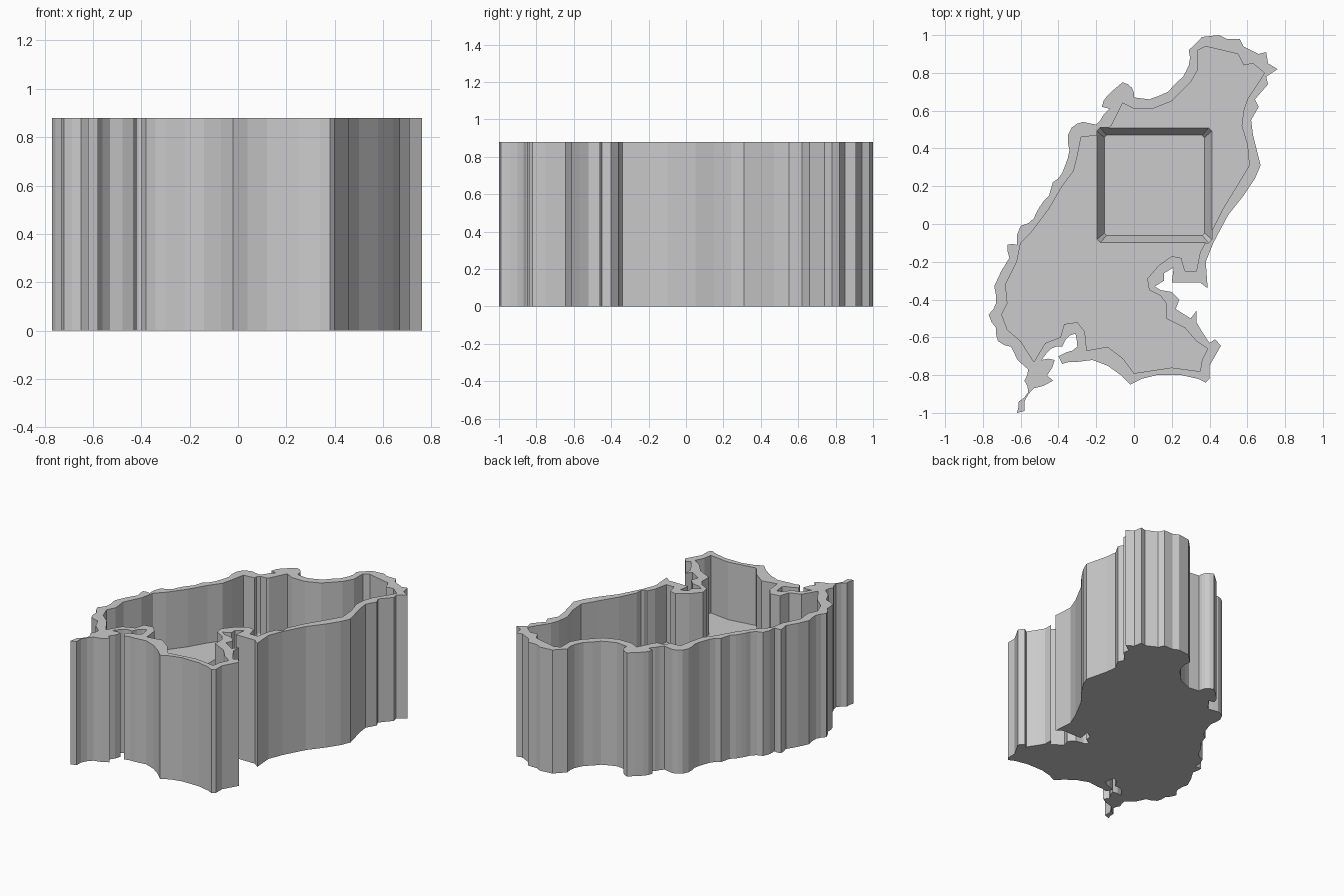
import bpy, bmesh, random
from mathutils import Vector

random.seed(4)
HEIGHT, FLOOR = 0.88, 0.47

# Coast outline, clockwise: east and south shore, then west and north shore
east = [(.36, .99), (.45, 1.0), (.49, .98), (.56, .98), (.58, .94), (.66, .90), (.70, .91), (.71, .85),
        (.76, .82), (.70, .78), (.71, .74), (.64, .66), (.66, .62), (.62, .55), (.63, .47), (.67, .31),
        (.64, .24), (.58, .15), (.50, .05), (.42, -.10), (.38, -.20), (.39, -.34), (.35, -.31),
        (.20, -.31), (.21, -.23), (.16, -.26), (.16, -.30), (.11, -.33), (.14, -.35), (.20, -.36),
        (.24, -.40), (.22, -.45), (.30, -.50), (.33, -.46), (.33, -.52), (.36, -.57), (.40, -.63),
        (.43, -.61), (.46, -.645), (.40, -.75), (.40, -.82), (.38, -.84), (.34, -.82), (.25, -.80),
        (.12, -.80), (.04, -.82), (-.02, -.85), (-.07, -.80), (-.14, -.75), (-.22, -.72)]
west = [(-.30, -.73), (-.38, -.74), (-.40, -.70), (-.36, -.68), (-.30, -.65), (-.31, -.58), (-.34, -.59),
        (-.38, -.65), (-.44, -.66), (-.49, -.72), (-.42, -.72), (-.46, -.80), (-.43, -.83), (-.53, -.87),
        (-.58, -.94), (-.58, -.99), (-.62, -1.0), (-.61, -.94), (-.56, -.89), (-.58, -.83), (-.56, -.77),
        (-.65, -.65), (-.72, -.62), (-.73, -.55), (-.77, -.48), (-.73, -.42), (-.74, -.33), (-.66, -.18),
        (-.67, -.11), (-.62, -.11), (-.60, -.01), (-.53, .03), (-.50, .09), (-.45, .15), (-.43, .22),
        (-.38, .27), (-.35, .35), (-.35, .43), (-.33, .51), (-.27, .54), (-.20, .525), (-.16, .58),
        (-.13, .61), (-.17, .62), (-.14, .68), (-.06, .75), (-.01, .72), (.0, .67), (.08, .66),
        (.18, .70), (.26, .78), (.29, .84), (.29, .92), (.32, .95)]

# Smoother inner edge of the rim
inner = [(.38, .94), (.55, .90), (.58, .84), (.63, .85), (.69, .80), (.66, .75), (.60, .66), (.58, .60),
         (.57, .52), (.60, .42), (.61, .31), (.55, .21), (.47, .08), (.42, -.02), (.35, -.15), (.33, -.25),
         (.27, -.25), (.25, -.18), (.20, -.17), (.13, -.22), (.07, -.29), (.08, -.35), (.14, -.38),
         (.17, -.42), (.17, -.50), (.27, -.55), (.33, -.62), (.39, -.66), (.36, -.72), (.35, -.78),
         (.20, -.76), (0, -.79), (-.06, -.71), (-.14, -.65), (-.25, -.67), (-.26, -.57), (-.30, -.52),
         (-.37, -.53), (-.39, -.60), (-.47, -.63), (-.53, -.73), (-.60, -.62), (-.67, -.56), (-.70, -.48),
         (-.67, -.42), (-.68, -.32), (-.62, -.20), (-.60, -.10), (-.54, -.04), (-.45, .08), (-.38, .20),
         (-.32, .28), (-.30, .36), (-.28, .46), (-.19, .47), (-.12, .52), (-.06, .64), (.0, .61),
         (.10, .61), (.20, .65), (.30, .75), (.34, .82), (.34, .92)]


def rugged(points):
    """Add a small sideways kink in the middle of each longer edge."""
    out = []
    for a, b in zip(points, points[1:] + points[:1]):
        a, b = Vector(a), Vector(b)
        d = b - a
        out.append(a)
        if d.length > 0.05:
            out.append((a + b) / 2 + Vector((-d.y, d.x)) * random.uniform(-.12, .12))
    return out


def loft(name, rings):
    """Closed solid through rings of (points, z) with equal point counts."""
    bm = bmesh.new()
    loops = [[bm.verts.new((p[0], p[1], z)) for p in pts] for pts, z in rings]
    n = len(loops[0])
    for low, high in zip(loops, loops[1:]):
        for i in range(n):
            j = (i + 1) % n
            bm.faces.new((low[i], low[j], high[j], high[i]))
    bm.faces.new(loops[0])
    bm.faces.new(loops[-1])
    bmesh.ops.recalc_face_normals(bm, faces=bm.faces)
    mesh = bpy.data.meshes.new(name)
    bm.to_mesh(mesh)
    bm.free()
    obj = bpy.data.objects.new(name, mesh)
    bpy.context.collection.objects.link(obj)
    return obj


def square(half, cut):
    """Square with clipped corners for the socket."""
    h, k = half, half - cut
    pts = [(k, -h), (h, -k), (h, k), (k, h), (-k, h), (-h, k), (-h, -k), (-k, -h)]
    return [(.108 + x, .205 + y) for x, y in pts]


def carve(obj, cutter):
    mod = obj.modifiers.new("carve", 'BOOLEAN')
    mod.operation, mod.solver, mod.object = 'DIFFERENCE', 'EXACT', cutter
    bpy.context.view_layer.objects.active = obj
    bpy.ops.object.modifier_apply(modifier=mod.name)
    bpy.data.objects.remove(cutter)


# Island-shaped tray
coast = [Vector(p) for p in east] + rugged(west)[:-1]
tray = loft("island_tray", [(coast, 0), (coast, HEIGHT)])

# Hollow above the floor
carve(tray, loft("hollow_cutter", [(inner, FLOOR), (inner, 1.0)]))

# Tapered square socket sunk into the floor, clearing the rim above it
carve(tray, loft("socket_cutter", [(square(.265, .012), FLOOR - .085),
                                   (square(.305, .018), FLOOR + .002),
                                   (square(.305, .018), 1.02)]))

grey = bpy.data.materials.new("plain_grey")
grey.diffuse_color = (.6, .6, .6, 1)
tray.data.materials.clear()
tray.data.materials.append(grey)
for f in tray.data.polygons:
    f.material_index = 0
